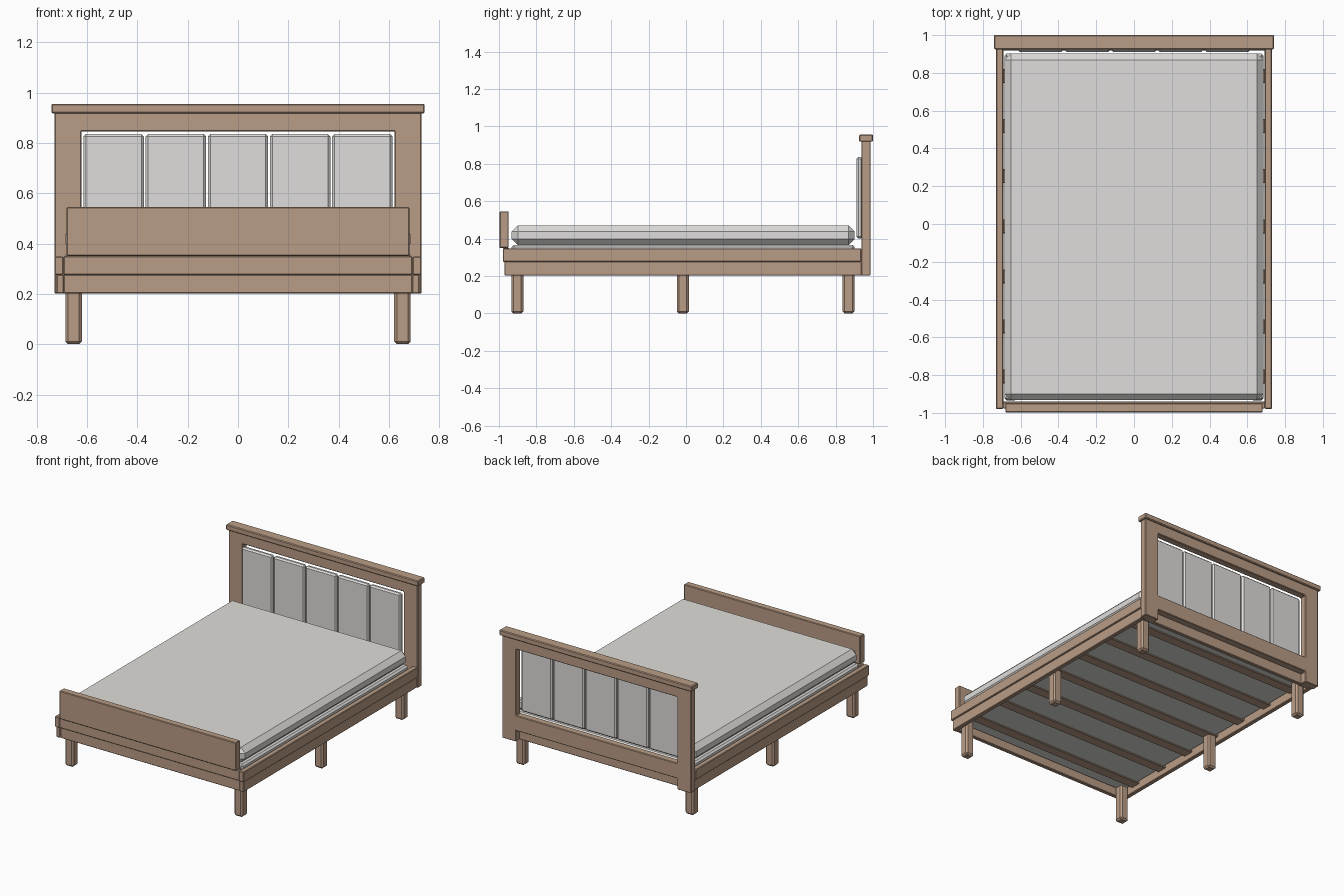
import bpy, bmesh

if "Cube" in bpy.data.objects:
    bpy.data.objects.remove(bpy.data.objects["Cube"])


def material(name, rgb):
    m = bpy.data.materials.new(name)
    m.diffuse_color = (*rgb, 1.0)
    m.use_nodes = True
    m.node_tree.nodes["Principled BSDF"].inputs["Base Color"].default_value = m.diffuse_color
    return m


WOOD = material("brown wood", (0.49, 0.335, 0.238))
CLOTH = material("light grey fabric", (0.735, 0.725, 0.705))


def finish(name, bm, mat, bevel):
    if bevel:
        edges = [e for e in bm.edges
                 if len(e.link_faces) == 2 and e.calc_face_angle(0) > 0.5]
        bmesh.ops.bevel(bm, geom=edges, offset=bevel, segments=1,
                        affect='EDGES', profile=0.5)
    bmesh.ops.recalc_face_normals(bm, faces=bm.faces)
    me = bpy.data.meshes.new(name)
    bm.to_mesh(me)
    bm.free()
    me.materials.append(mat)
    ob = bpy.data.objects.new(name, me)
    bpy.context.collection.objects.link(ob)
    return ob


def box(name, x, y, z, mat=WOOD, bevel=0.004):
    bm = bmesh.new()
    bmesh.ops.create_cube(bm, size=1.0)
    for v in bm.verts:
        v.co = [lo + (c + 0.5) * (hi - lo)
                for c, (lo, hi) in zip(v.co, (x, y, z))]
    return finish(name, bm, mat, bevel)


# Headboard frame: one piece with a window and a notch under the bottom rail
xs = [-0.73, -0.622, 0.622, 0.73]
zs = [0.202, 0.278, 0.385, 0.846, 0.922]
bm = bmesh.new()
grid = [[bm.verts.new((x, 0.937, z)) for z in zs] for x in xs]
for i in range(3):
    for j in range(4):
        if (i, j) not in ((1, 0), (1, 2)):
            bm.faces.new((grid[i][j], grid[i + 1][j],
                          grid[i + 1][j + 1], grid[i][j + 1]))
ext = bmesh.ops.extrude_face_region(bm, geom=bm.faces[:])
for g in ext["geom"]:
    if isinstance(g, bmesh.types.BMVert):
        g.co.y = 0.987
bmesh.ops.recalc_face_normals(bm, faces=bm.faces)
finish("headboard_frame", bm, WOOD, 0.004)

# Headboard cap
box("headboard_cap", (-0.742, 0.742), (0.925, 1.0), (0.918, 0.956), bevel=0.005)

# Five padded headboard panels
for i in range(5):
    c = (i - 2) * 0.247
    box(f"headboard_panel_{i + 1}", (c - 0.12, c + 0.12), (0.911, 0.945),
        (0.40, 0.836), CLOTH, 0.01)

# Footboard and end rails
box("footboard", (-0.681, 0.681), (-0.997, -0.948), (0.35, 0.546))
box("front_upper_rail", (-0.694, 0.694), (-0.977, -0.945), (0.276, 0.35))
box("front_lower_rail", (-0.694, 0.694), (-0.968, -0.94), (0.202, 0.278))
box("back_lower_rail", (-0.694, 0.694), (0.918, 0.945), (0.202, 0.278))

# Side rails and legs
for s, side in ((-1, "left"), (1, "right")):
    def span(a, b):
        return tuple(sorted((s * a, s * b)))
    box(side + "_upper_rail", span(0.693, 0.73), (-0.979, 0.938), (0.276, 0.348))
    box(side + "_lower_rail", span(0.692, 0.722), (-0.971, 0.94), (0.202, 0.278))
    for y, pos in ((-0.902, "front"), (-0.017, "middle"), (0.869, "back")):
        box(f"{pos}_{side}_leg", span(0.621, 0.686), (y - 0.032, y + 0.032),
            (0.0, 0.26), bevel=0.011)

# Slats
for i in range(7):
    y = 0.783 - i * 0.265
    box(f"slat_{i + 1}", (-0.694, 0.694), (y - 0.037, y + 0.037), (0.24, 0.262))

# Mattress base and mattress
box("mattress_base", (-0.686, 0.686), (-0.932, 0.902), (0.247, 0.367), CLOTH, 0.012)
box("mattress", (-0.685, 0.685), (-0.932, 0.902), (0.365, 0.47), CLOTH, 0.033)
